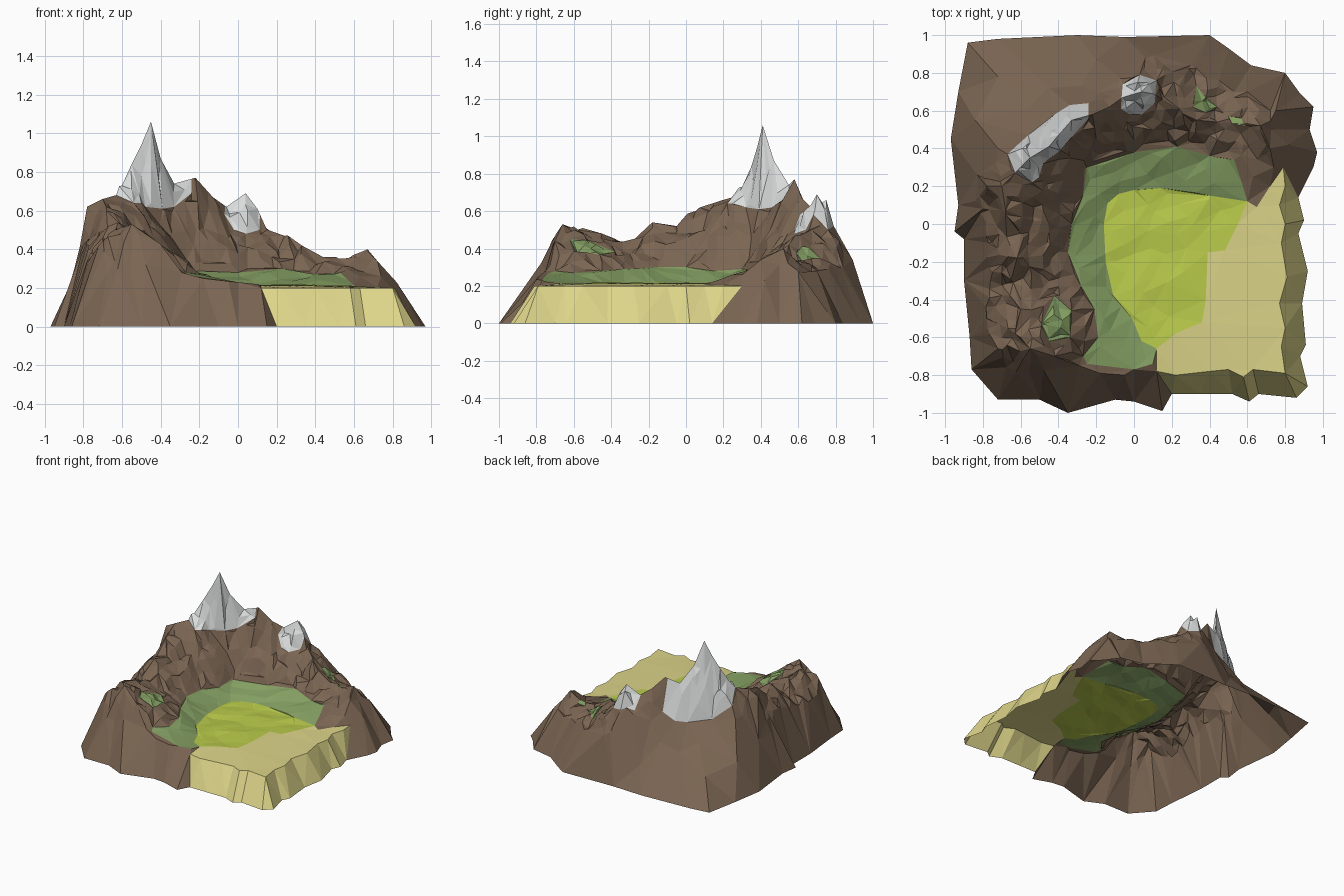
import bpy, random
from mathutils import Vector
from mathutils.bvhtree import BVHTree
from mathutils.geometry import delaunay_2d_cdt

random.seed(4)

# Foot of the island (z = 0); the first run, up to SAND_END, is the beach foot
OUTLINE = [(0.2, -0.9), (0.35, -0.9), (0.52, -0.9), (0.61, -0.94), (0.66, -0.9), (0.86, -0.92), (0.92, -0.86),
           (0.88, -0.7), (0.91, -0.64), (0.89, -0.42), (0.92, -0.25), (0.87, -0.05), (0.9, 0.02), (0.87, 0.14),
           (0.95, 0.3), (0.97, 0.38), (0.93, 0.5), (0.95, 0.62), (0.88, 0.69), (0.8, 0.8), (0.62, 0.84),
           (0.5, 0.93), (0.4, 1.0), (-0.05, 0.99), (-0.3, 1.0), (-0.72, 0.98), (-0.88, 0.96), (-0.93, 0.7),
           (-0.97, 0.45), (-0.93, 0.1), (-0.95, -0.04), (-0.9, -0.08), (-0.9, -0.3), (-0.87, -0.6),
           (-0.86, -0.77), (-0.72, -0.93), (-0.5, -0.93), (-0.35, -1.0), (-0.1, -0.93), (0.0, -0.94), (0.15, -0.99)]
SAND_END = 13

# Upper lip of the beach cliff, then the inner edge of the sand
RIM = [(0.12, -0.78), (0.22, -0.8), (0.4, -0.78), (0.5, -0.77), (0.58, -0.81), (0.63, -0.77), (0.8, -0.79),
       (0.78, -0.65), (0.8, -0.55), (0.77, -0.42), (0.81, -0.28), (0.78, -0.1), (0.8, 0.0), (0.77, 0.1),
       (0.8, 0.2), (0.79, 0.3)]
SAND_INNER = [(0.72, 0.2), (0.65, 0.09), (0.6, 0.12), (0.3, -0.2), (0.12, -0.66)]

# Creases running up the cliffs from the jutting corners of the foot
SPURS = [[(0.15, -0.99), (0.12, -0.78)], [(-0.35, -1.0), (-0.29, -0.75)], [(0.61, -0.94), (0.58, -0.81)],
         [(0.92, -0.86), (0.8, -0.79)], [(0.91, -0.64), (0.8, -0.55)], [(0.92, -0.25), (0.81, -0.28)],
         [(0.9, 0.02), (0.8, 0.0)], [(0.95, 0.62), (0.75, 0.6)], [(-0.95, -0.04), (-0.8, 0.08)],
         [(0.8, 0.8), (0.6, 0.7)], [(-0.86, -0.77), (-0.72, -0.66)], [(0.97, 0.38), (0.82, 0.42)]]

# Bright meadow
MEADOW = [(-0.16, 0.0), (-0.14, 0.11), (-0.08, 0.16), (0.0, 0.18), (0.14, 0.19), (0.4, 0.15), (0.6, 0.12),
          (0.55, 0.0), (0.48, -0.14), (0.39, -0.15), (0.38, -0.4), (0.36, -0.52), (0.22, -0.58), (0.12, -0.66),
          (0.04, -0.62), (-0.01, -0.5), (-0.11, -0.38), (-0.15, -0.2)]

# Outer edge of the darker grass round the meadow
GRASS = [(0.12, -0.66, .21), (0.1, -0.74, .22), (0.0, -0.77, .23), (-0.25, -0.74, .265), (-0.27, -0.7, .28),
         (-0.19, -0.6, .27), (-0.21, -0.45, .28), (-0.28, -0.33, .29), (-0.35, -0.15, .3), (-0.33, 0.0, .3),
         (-0.27, 0.15, .28), (-0.25, 0.3, .29), (0.0, 0.38, .28), (0.23, 0.41, .3), (0.4, 0.36, .27),
         (0.53, 0.34, .28), (0.57, 0.22, .24), (0.6, 0.12, .21), (0.4, 0.1, .21), (0.0, 0.0, .21), (0.1, -0.4, .21)]

# Crest running from the front, round the west and north, to the east hill
RIDGE = [(-0.05, -0.8, .235), (-0.18, -0.79, .25), (-0.29, -0.75, .28), (-0.42, -0.7, .44), (-0.55, -0.66, .53),
         (-0.63, -0.58, .5), (-0.6, -0.45, .48), (-0.64, -0.31, .41), (-0.62, -0.18, .54), (-0.6, -0.05, .52),
         (-0.68, 0.05, .6), (-0.7, 0.2, .66), (-0.6, 0.3, .73), (-0.55, 0.35, .84), (-0.5, 0.38, .94),
         (-0.45, 0.41, 1.06), (-0.4, 0.47, .87), (-0.33, 0.55, .74), (-0.22, 0.58, .77), (-0.13, 0.62, .67),
         (-0.06, 0.67, .62), (0.04, 0.7, .69), (0.1, 0.69, .61), (0.15, 0.66, .5), (0.24, 0.61, .47),
         (0.33, 0.55, .42), (0.44, 0.54, .36), (0.56, 0.53, .35), (0.67, 0.52, .4), (0.72, 0.4, .34), (0.74, 0.3, .26)]

# Shoulders and inner slopes of the mountains
FLANK = [(-0.72, -0.66, .42), (-0.78, -0.5, .34), (-0.76, -0.3, .36), (-0.77, -0.1, .42), (-0.8, 0.08, .42),
         (-0.78, 0.2, .62), (-0.83, 0.26, .3), (-0.84, 0.55, .24), (-0.72, 0.78, .18), (-0.45, 0.72, .28),
         (-0.2, 0.87, .17), (-0.07, 0.77, .5), (0.15, 0.82, .44), (0.3, 0.84, .3), (0.45, 0.76, .29),
         (0.6, 0.7, .28), (0.75, 0.6, .28), (0.82, 0.42, .23), (0.36, 0.65, .36), (-0.45, -0.52, .43),
         (-0.34, -0.48, .38), (-0.36, -0.6, .4), (-0.45, -0.3, .37), (-0.46, -0.1, .42), (-0.45, 0.08, .45),
         (-0.42, 0.22, .5), (-0.34, 0.36, .48), (-0.2, 0.45, .5), (-0.05, 0.5, .46), (0.2, 0.52, .39),
         (0.4, 0.47, .32), (0.58, 0.42, .31), (0.63, 0.25, .26), (-0.28, 0.73, .32), (-0.18, 0.7, .46),
         (-0.55, 0.62, .35), (-0.72, 0.4, .5), (0.06, 0.88, .36)]

# Lower edges of the two snow caps, and the buttresses inside them
SNOW_A = [(-0.67, 0.37, .58), (-0.56, 0.47, .48), (-0.42, 0.58, .46), (-0.34, 0.63, .47), (-0.24, 0.64, .52),
          (-0.24, 0.56, .69), (-0.33, 0.46, .62), (-0.39, 0.39, .61), (-0.48, 0.32, .62), (-0.5, 0.25, .64),
          (-0.54, 0.22, .64), (-0.63, 0.27, .68)]
SNOW_B = [(-0.07, 0.61, .58), (-0.06, 0.74, .52), (0.03, 0.79, .52), (0.12, 0.76, .5), (0.11, 0.64, .5),
          (0.04, 0.58, .48), (-0.02, 0.58, .5)]
BUTTRESS = [(-0.45, 0.38, .84), (-0.41, 0.43, .77), (-0.5, 0.36, .78), (-0.5, 0.46, .74), (-0.43, 0.49, .81),
            (-0.59, 0.4, .70), (-0.36, 0.57, .66), (-0.55, 0.43, .64), (-0.47, 0.52, .6), (-0.55, 0.29, .71),
            (0.02, 0.75, .66), (0.05, 0.63, .6), (0.08, 0.74, .61)]

# Small grass patches on the rock
PATCHES = [[(-0.42, -0.38), (-0.33, -0.46), (-0.34, -0.6), (-0.45, -0.62), (-0.49, -0.53)],
           [(0.33, 0.73), (0.38, 0.67), (0.44, 0.62), (0.38, 0.59), (0.31, 0.62)],
           [(0.5, 0.57), (0.57, 0.56), (0.58, 0.52), (0.52, 0.53)]]


def with_z(points, z):
    return [(x, y, z) for x, y in points]


def triangulate(lines, loose):
    """lines: (points, closed) constraints; returns points, triangles, source indices."""
    pts, edges = [], []
    for line, closed in lines:
        s, n = len(pts), len(line)
        pts += [Vector(p[:2]) for p in line]
        edges += [(s + i, s + (i + 1) % n) for i in range(n if closed else n - 1)]
    pts += [Vector(p[:2]) for p in loose]
    v, _, f, src, _, _ = delaunay_2d_cdt(pts, edges, [], 1, 1e-4)
    return v, f, src


def inside(p, poly):
    hit = False
    for a, b in zip(poly, poly[1:] + poly[:1]):
        if (a[1] > p[1]) != (b[1] > p[1]) and p[0] < (b[0] - a[0]) * (p[1] - a[1]) / (b[1] - a[1]) + a[0]:
            hit = not hit
    return hit


# Coarse height surface through the key points
loose = with_z(MEADOW, 0.213) + with_z(SAND_INNER[:2], 0.205) + GRASS + FLANK + SNOW_A + SNOW_B + BUTTRESS
key = with_z(OUTLINE, 0) + with_z(RIM, 0.2) + RIDGE + loose
level = {(round(x, 3), round(y, 3)): z for x, y, z in reversed(key)}
spurs = [(s, False) for s in SPURS]
v, f, src = triangulate([(OUTLINE, True), (RIM, False), (RIDGE, False)] + spurs, loose)
coarse = BVHTree.FromPolygons([(p.x, p.y, level.get((round(p.x, 3), round(p.y, 3)), 0.2)) for p in v], f)


def height(x, y):
    hit = coarse.ray_cast(Vector((x, y, 5)), Vector((0, 0, -1)))[0]
    return hit.z if hit else 0.0


# Scattered facets: craggy on the crest, gentle on the grass, none on outer slopes
sand_poly = OUTLINE[:SAND_END + 1] + RIM[-1:] + SAND_INNER + RIM[:1]
scatter, bump = [], {}
STEP = 0.055
for i in range(-18, 19):
    for j in range(-18, 19):
        x = i * STEP + random.uniform(-.022, .022)
        y = j * STEP + random.uniform(-.022, .022)
        z = height(x, y)
        low = inside((x, y), GRASS) or inside((x, y), MEADOW)
        if inside((x, y), sand_poly) or (low and (i + j) % 3):
            continue
        if not low and (z < 0.29 or (x < 0 and y > 0.63 * x + 0.8)):
            continue
        scatter.append((x, y))
        bump[(round(x, 4), round(y, 4))] = random.uniform(-1, 1) * (0.008 if low else 0.026)

# Fine mesh with the colour borders as real edges
seams = [[OUTLINE[0]] + RIM + [OUTLINE[SAND_END]], [RIM[-1]] + SAND_INNER[:3], [SAND_INNER[-1], RIM[0]], GRASS[:18], RIDGE]
lines = [(OUTLINE, True), (MEADOW, True), (SNOW_A, True), (SNOW_B, True)] + [(s, False) for s in seams]
lines += spurs + [(p, True) for p in PATCHES]
v, f, src = triangulate(lines, FLANK + BUTTRESS + scatter)
verts = []
for p, s in zip(v, src):
    z = 0.0 if any(k < len(OUTLINE) for k in s) else height(p.x, p.y)
    verts.append((p.x, p.y, z + bump.get((round(p.x, 4), round(p.y, 4)), 0)))


def zone(c):
    if inside(c, MEADOW):
        return "meadow"
    if inside(c, GRASS) or any(inside(c, p) for p in PATCHES):
        return "grass_slopes"
    if inside(c, sand_poly):
        return "beach"
    if inside(c, SNOW_A) or inside(c, SNOW_B):
        return "snow_caps"
    return "mountains"


COLOURS = {"mountains": ("brown rock", (.195, .130, .085)), "beach": ("pale sand", (.72, .66, .25)),
           "meadow": ("bright grass", (.49, .60, .07)), "grass_slopes": ("dark grass", (.235, .35, .125)),
           "snow_caps": ("snow", (.70, .72, .71))}
parts = {name: [] for name in COLOURS}
for tri in f:
    parts[zone([sum(verts[k][a] for k in tri) / len(tri) for a in (0, 1)])].append(tri)

# One object per zone
for name, tris in parts.items():
    used = sorted({k for t in tris for k in t})
    index = {k: n for n, k in enumerate(used)}
    mesh = bpy.data.meshes.new(name)
    mesh.from_pydata([verts[k] for k in used], [], [[index[k] for k in t] for t in tris])
    mat = bpy.data.materials.new(COLOURS[name][0])
    mat.diffuse_color = (*COLOURS[name][1], 1)
    mesh.materials.append(mat)
    bpy.context.collection.objects.link(bpy.data.objects.new(name, mesh))
